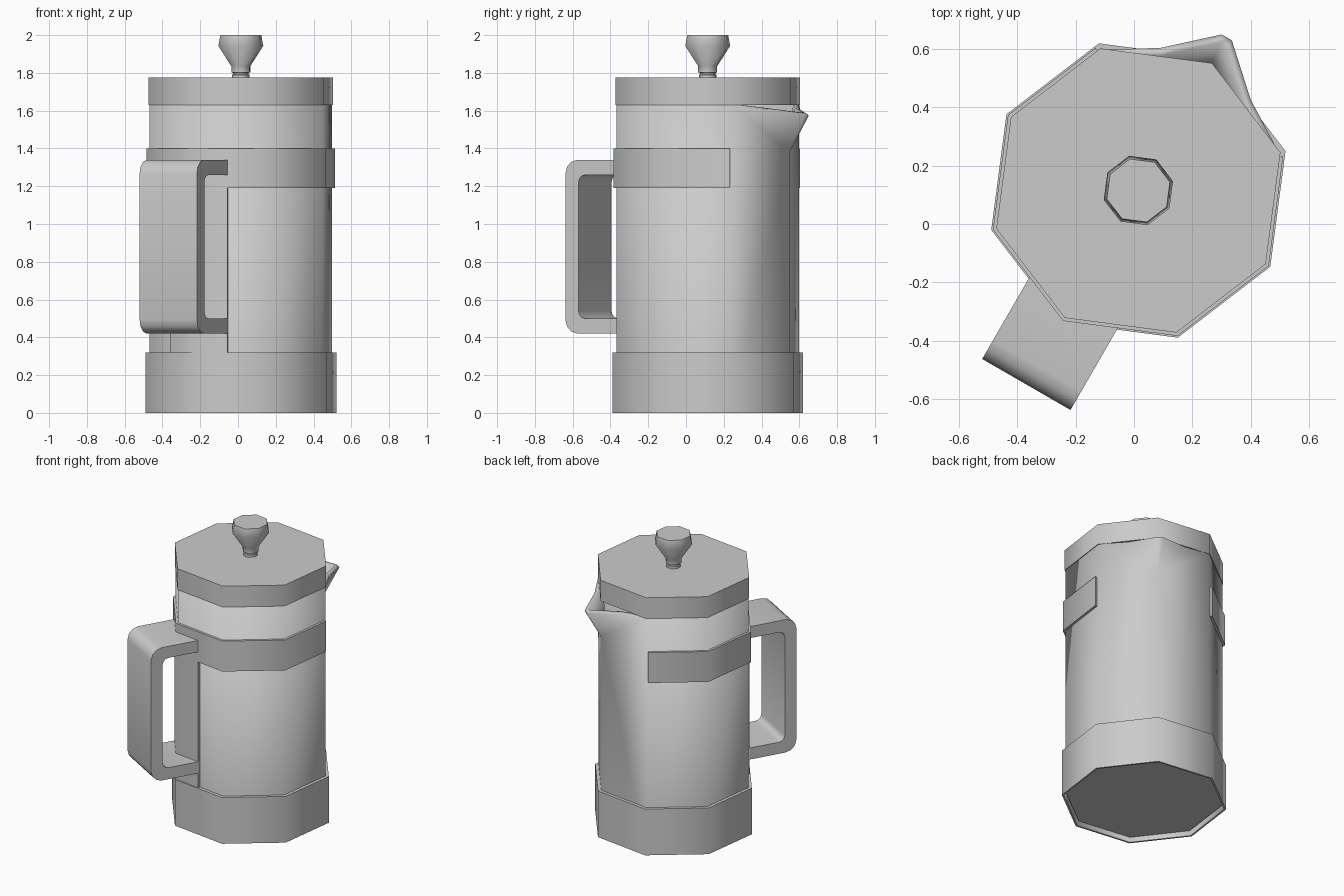
import bpy, bmesh, math
from mathutils import Matrix, Vector

if "Cube" in bpy.data.objects:
    bpy.data.objects.remove(bpy.data.objects["Cube"])

# Local frame: +x is the spout direction, -x the handle direction
FRAME = Matrix.Translation((0.015, 0.115, 0)) @ Matrix.Rotation(math.radians(60), 4, 'Z')


def make(name, verts, faces, angle=60):
    bm = bmesh.new()
    vs = [bm.verts.new(FRAME @ Vector(v)) for v in verts]
    for f in faces:
        bm.faces.new([vs[i] for i in f])
    bmesh.ops.recalc_face_normals(bm, faces=bm.faces)
    me = bpy.data.meshes.new(name)
    bm.to_mesh(me)
    bm.free()
    ob = bpy.data.objects.new(name, me)
    bpy.context.collection.objects.link(ob)
    bpy.ops.object.select_all(action='DESELECT')
    ob.select_set(True)
    bpy.context.view_layer.objects.active = ob
    bpy.ops.object.shade_smooth_by_angle(angle=math.radians(angle))
    return ob


def oct_pt(r, deg):
    a = math.radians(deg)
    return Vector((r * math.cos(a), r * math.sin(a)))


def lathe8(name, profile, closed=False):
    """Octagonal revolve of (radius, z) points, capped unless the profile is a closed loop."""
    n = len(profile)
    verts = [(*oct_pt(r, 45 * k), z) for r, z in profile for k in range(8)]
    faces = []
    for i in range(n if closed else n - 1):
        j = (i + 1) % n
        for k in range(8):
            l = (k + 1) % 8
            faces.append((i * 8 + k, i * 8 + l, j * 8 + l, j * 8 + k))
    if not closed:
        faces += [tuple(range(8)), tuple((n - 1) * 8 + k for k in range(8))]
    return make(name, verts, faces)


def strip(name, side_a, side_b, flip=None):
    """Solid ribbon: two parallel lists of 4-corner-section points (outer/inner, low/high)."""
    n = len(side_a[0])
    loops = [side_a[0], side_a[1], side_b[1], side_b[0]]
    verts = [p for lp in loops for p in lp]
    faces = []
    for i in range(n - 1):
        for q in range(4):
            w = (q + 1) % 4
            faces.append((q * n + i, q * n + i + 1, w * n + i + 1, w * n + i))
    faces += [tuple(q * n for q in range(4)), tuple(q * n + n - 1 for q in range(4))]
    return make(name, verts, faces)


def wall(name, path, z0, z1, inner=0.955):
    """Upright strap along a plan path, thickened toward the axis."""
    out = [[(p.x, p.y, z) for p in path] for z in (z0, z1)]
    inn = [[(p.x * inner, p.y * inner, z) for p in path] for z in (z0, z1)]
    return strip(name, out, inn)


# Jug body: octagonal shell whose rim is pulled out into a pouring spout
R, ZB, ZT = 0.5, 0.03, 1.635
verts = [(*oct_pt(R, 45 * k), ZB) for k in range(8)]            # 0-7
verts += [(*oct_pt(R, 45 * k), ZT) for k in range(1, 8)]        # 8-14
verts += [(R, 0, 1.38),                                         # 15 spout root
          (0.463, 0.178, 1.605), (0.607, 0.02, 1.575),          # 16, 17
          (0.607, -0.02, 1.575), (0.463, -0.178, 1.605)]        # 18, 19
faces = [tuple(range(8))] + [(k, k + 1, k + 8, k + 7) for k in range(1, 7)]
faces += [(0, 1, 15), (1, 8, 15), (8, 16, 15), (16, 17, 15), (17, 18, 15),
          (18, 19, 15), (19, 14, 15), (14, 7, 15), (7, 0, 15)]
body = make("jug_body", verts, faces)
sol = body.modifiers.new("shell", 'SOLIDIFY')
sol.thickness, sol.offset = 0.03, -1

# Base sleeve, open underneath
lathe8("base_sleeve", [(0.523, 0), (0.523, 0.32), (0.49, 0.32), (0.51, 0)], closed=True)

# Lid and knob
lathe8("lid", [(0.505, 1.63), (0.505, 1.775)])
lathe8("lid_knob", [(0.048, 1.77), (0.048, 1.79), (0.042, 1.792), (0.042, 1.80), (0.052, 1.803),
                    (0.052, 1.835), (0.123, 1.943), (0.112, 2.0)])

# Band clasping the jug, open around the spout
RB = 0.517
v = [oct_pt(RB, d) for d in range(45, 316, 45)]
wall("upper_band", [v[0].lerp(v[1], 0.04)] + v[1:-1] + [v[-1].lerp(v[-2], 0.04)], 1.19, 1.40)

# Strap behind the handle
HW = 0.175
edge = -(RB - HW * math.tan(math.radians(22.5)))
wall("handle_strap", [Vector((edge, HW)), Vector((-RB, 0)), Vector((edge, -HW))], 0.31, 1.20)


# Handle: rounded C swept sideways
def c_path(r_out, z0, z1, rad, seg=3):
    pts = [(-0.443, z1)]
    for zc, a0 in ((z1 - rad, 90), (z0 + rad, 180)):
        for i in range(seg + 1):
            a = math.radians(a0 + 90 * i / seg)
            pts.append((-r_out + rad + rad * math.cos(a), zc + rad * math.sin(a)))
    return pts + [(-0.443, z0)]


outer, inner = c_path(0.769, 0.42, 1.34, 0.075), c_path(0.689, 0.5, 1.26, 0.04)
strip("handle", [[(x, s * HW, z) for x, z in outer] for s in (-1, 1)],
      [[(x, s * HW, z) for x, z in inner] for s in (-1, 1)])
